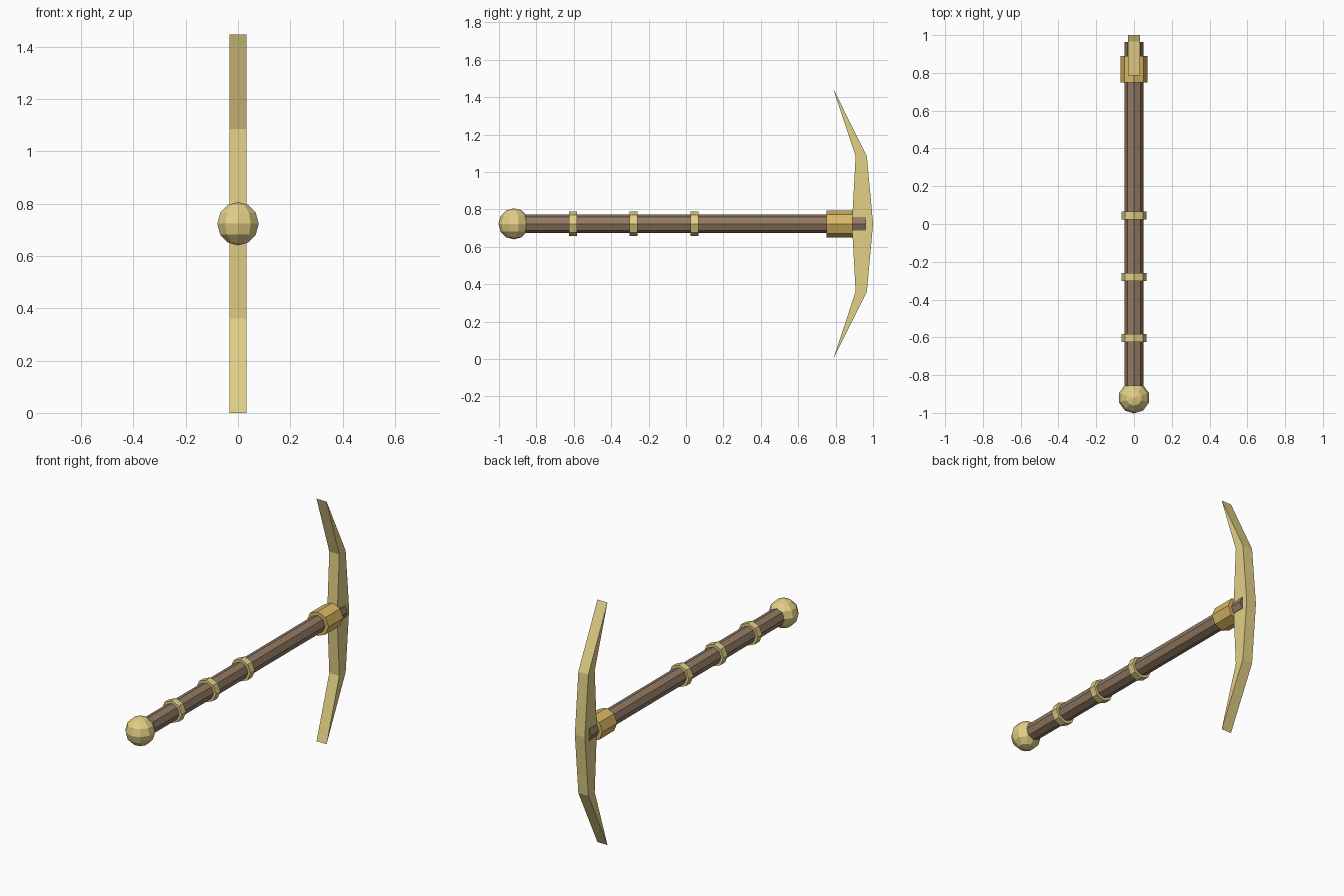
import bpy, bmesh, math
from mathutils import Matrix

if "Cube" in bpy.data.objects:
    bpy.data.objects.remove(bpy.data.objects["Cube"])

ZC = 0.723  # height of the handle axis


def material(name, rgb):
    m = bpy.data.materials.new(name)
    m.diffuse_color = (*rgb, 1)
    m.use_nodes = True
    m.node_tree.nodes["Principled BSDF"].inputs["Base Color"].default_value = m.diffuse_color
    return m


wood = material("wood", (0.29, 0.195, 0.125))
gold = material("pale_gold", (0.76, 0.63, 0.24))
brass = material("brass", (0.72, 0.48, 0.13))


def add_object(name, bm, mat):
    bmesh.ops.recalc_face_normals(bm, faces=bm.faces)
    me = bpy.data.meshes.new(name)
    bm.to_mesh(me)
    bm.free()
    me.materials.append(mat)
    ob = bpy.data.objects.new(name, me)
    bpy.context.collection.objects.link(ob)
    return ob


def rod(name, y0, y1, r, mat):
    """Eight-sided prism along y, with corners straight up and sideways."""
    bm = bmesh.new()
    place = Matrix.Translation((0, (y0 + y1) / 2, ZC)) @ Matrix.Rotation(math.pi / 2, 4, 'X')
    bmesh.ops.create_cone(bm, cap_ends=True, segments=8, radius1=r, radius2=r,
                          depth=y1 - y0, matrix=place)
    return add_object(name, bm, mat)


# Handle, collar and grip rings
rod("handle", -0.92, 0.963, 0.05, wood)
rod("collar", 0.75, 0.89, 0.072, brass)
for i, y in enumerate((-0.604, -0.28, 0.045)):
    rod(f"grip_ring_{i + 1}", y - 0.021, y + 0.021, 0.066, gold)

# Pommel ball
bm = bmesh.new()
bmesh.ops.create_uvsphere(bm, u_segments=10, v_segments=6, radius=0.083,
                          matrix=Matrix.Translation((0, -0.92, ZC)))
add_object("pommel", bm, gold)

# Pick head: upper half profile (y, z offset), mirrored below, extruded across x
outer = [(1.0, 0), (0.967, 0.362)]
tip = (0.787, 0.723)
inner = [(0.907, 0.362), (0.887, 0)]
upper = outer + [tip] + inner
profile = upper + [(y, -z) for y, z in reversed(upper[1:-1])]
bm = bmesh.new()
face = bm.faces.new([bm.verts.new((-0.033, y, ZC + z)) for y, z in profile])
ext = bmesh.ops.extrude_face_region(bm, geom=[face])
bmesh.ops.translate(bm, vec=(0.066, 0, 0),
                    verts=[g for g in ext["geom"] if isinstance(g, bmesh.types.BMVert)])
add_object("pick_head", bm, gold)
